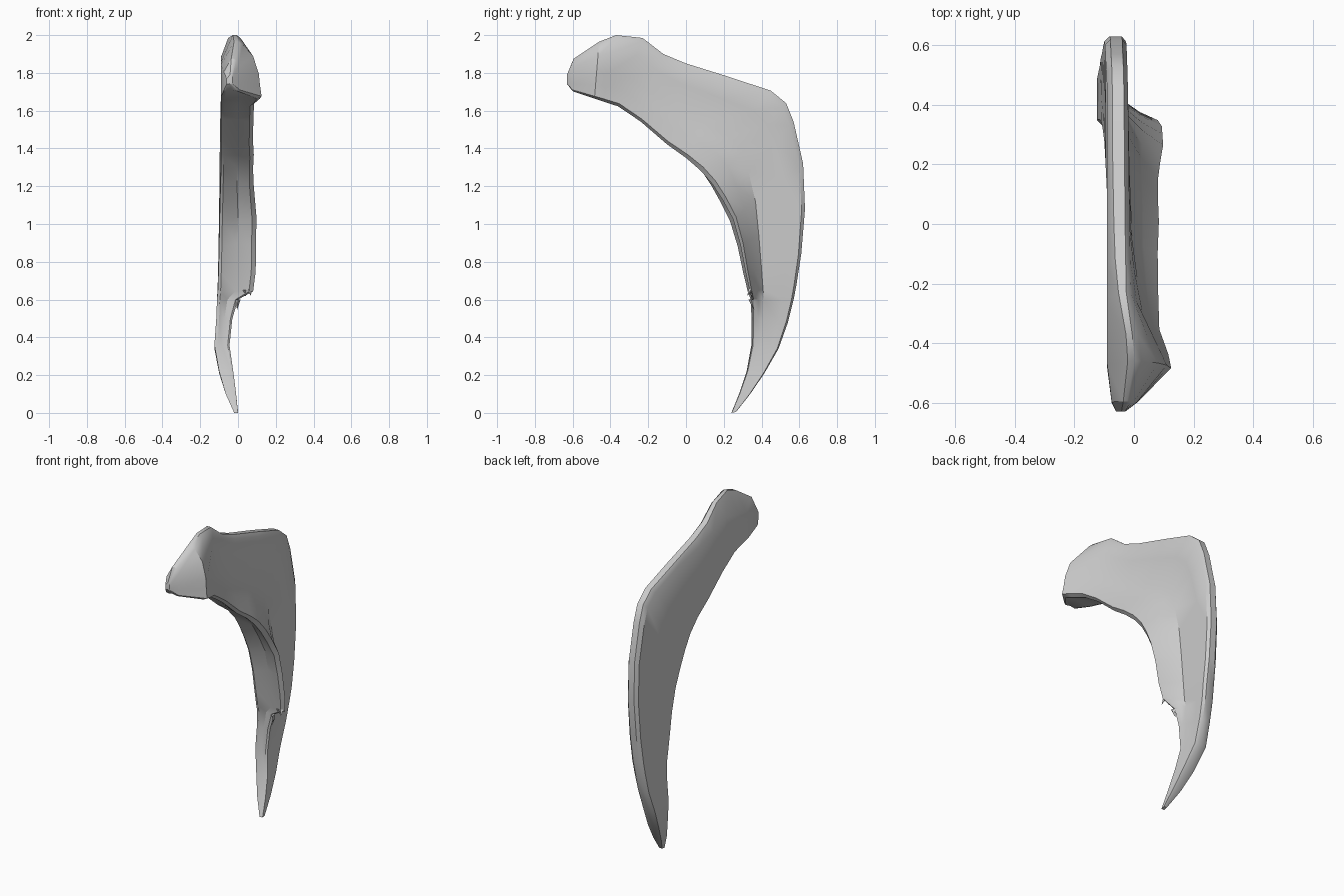
import bpy, bmesh, math, random
from mathutils import Vector

cube = bpy.data.objects.get("Cube")
if cube:
    bpy.data.objects.remove(cube, do_unlink=True)
random.seed(4)

# Single matte grey
grey = bpy.data.materials.new("bone_grey")
grey.use_nodes = True
colour = (0.6, 0.6, 0.6, 1)
grey.diffuse_color = colour
grey.node_tree.nodes["Principled BSDF"].inputs["Base Color"].default_value = colour

# Side outline (y, z), paired from the head to the tip: concave edge and convex edge
INNER = [(-.63, 1.74), (-.60, 1.70), (-.485, 1.66), (-.44, 1.645), (-.36, 1.62), (-.24, 1.54),
         (-.10, 1.42), (0, 1.35), (.07, 1.28), (.13, 1.20), (.18, 1.11), (.23, 1.01), (.27, .88),
         (.30, .74), (.325, .64), (.34, .60), (.345, .50), (.345, .36), (.32, .22), (.28, .10), (.24, 0)]
OUTER = [(-.63, 1.79), (-.595, 1.875), (-.46, 1.965), (-.37, 2.0), (-.23, 1.985), (-.12, 1.90),
         (0, 1.85), (.24, 1.775), (.45, 1.705), (.53, 1.64), (.57, 1.54), (.62, 1.32), (.63, 1.08),
         (.61, .84), (.585, .68), (.57, .60), (.54, .48), (.49, .34), (.415, .21), (.34, .10), (.265, .005)]

# Widths in x, keyed by station number
LEFT = {0: -.06, 2: -.09, 8: -.09, 12: -.10, 16: -.115, 17: -.125, 18: -.10, 19: -.065, 20: -.02}
BLADE = {0: -.03, 1: -.01, 2: .025, 3: .015, 4: -.01, 8: -.02, 14: -.03, 17: -.045, 18: -.025, 19: -.01, 20: 0}
UPPER = {0: -.03, 1: 0, 2: .08, 3: .05, 4: .01, 6: -.01, 8: -.02, 14: -.03, 17: -.045, 18: -.025, 19: -.01, 20: 0}
MIDDLE = {0: -.03, 1: .01, 2: .11, 3: .08, 4: .03, 6: -.005, 8: -.02, 14: -.03, 17: -.045, 18: -.025, 19: -.01, 20: 0}
CREST = {0: -.03, 1: .01, 2: .125, 3: .115, 4: .085, 8: .085, 11: .092, 13: .09, 14: .08, 15: .0,
         16: -.03, 17: -.045, 18: -.025, 19: -.01, 20: 0}
# Positions across the section (0 concave edge, 1 convex edge), keyed by station number
CREST_S = {0: .04, 3: .03, 7: .02, 11: .07, 14: .07, 16: .05, 20: .05}
LIP_S = {0: .02, 6: .04, 9: .01, 20: .01}
FOOT_S = {0: .45, 9: .42, 12: .32, 20: .32}
LEFT_S = {0: .6, 3: .6, 5: .85, 7: .95, 20: .95}


def keyed(keys, i):
    lo = max(k for k in keys if k <= i)
    hi = min(k for k in keys if k >= i)
    t = 0 if hi == lo else (i - lo) / (hi - lo)
    return keys[lo] + t * (keys[hi] - keys[lo])


def section(i):
    """Closed ring of (fraction from concave to convex edge, x)."""
    xl, xo, xu, xm, xc = (keyed(k, i) for k in (LEFT, BLADE, UPPER, MIDDLE, CREST))
    cs, lip, foot, ls = (keyed(k, i) for k in (CREST_S, LIP_S, FOOT_S, LEFT_S))
    if 4 < i < 14:
        xc += random.uniform(-.007, .007)
    w = xo - xl
    return [(lip + .02, xl), (lip, xl + .2 * w), (cs + .015, (xl + xc) / 2), (cs - .02, xc - .12 * (xc - xl)),
            (cs + .02, xc), ((cs + foot) / 2, .45 * xc + .55 * xm), (foot, xm), (.75, xu),
            (.95, xo), (1, xo - .2 * w), (1, xl + (1.2 - ls) * w), (ls, xl), (.4, xl)]


def finish(bm, name, angle):
    bmesh.ops.recalc_face_normals(bm, faces=bm.faces)
    mesh = bpy.data.meshes.new(name)
    bm.to_mesh(mesh)
    bm.free()
    obj = bpy.data.objects.new(name, mesh)
    bpy.context.collection.objects.link(obj)
    mesh.materials.append(grey)
    bpy.ops.object.select_all(action='DESELECT')
    obj.select_set(True)
    bpy.context.view_layer.objects.active = obj
    bpy.ops.object.shade_smooth_by_angle(angle=math.radians(angle))


# Curved blade with its flange and head, lofted through the sections
bm = bmesh.new()
rings = []
for i, (a, b) in enumerate(zip(INNER, OUTER)):
    a, b = Vector((0, *a)), Vector((0, *b))
    rings.append([bm.verts.new(a.lerp(b, s) + Vector((x, 0, 0))) for s, x in section(i)])
n = len(rings[0])
for r0, r1 in zip(rings, rings[1:]):
    for j in range(n):
        k = (j + 1) % n
        bm.faces.new((r0[j], r0[k], r1[k], r1[j]))
bm.faces.new(rings[0])
bm.faces.new(rings[-1])
finish(bm, "curved_blade", 32)

# Broken splinters under the end of the flange
for num, (x, y, z, tip) in enumerate([(.06, .345, .655, (.068, .325, .62)),
                                      (.035, .345, .65, (.04, .35, .615)),
                                      (.0, .345, .60, (-.005, .36, .545))], 1):
    bm = bmesh.new()
    base = [bm.verts.new((x + .014 * math.cos(t), y + .014 * math.sin(t), z))
            for t in (0, math.pi / 2, math.pi, 1.5 * math.pi)]
    top = bm.verts.new(tip)
    bm.faces.new(base)
    for j in range(4):
        bm.faces.new((base[j], base[(j + 1) % 4], top))
    finish(bm, f"flange_splinter_{num}", 30)
